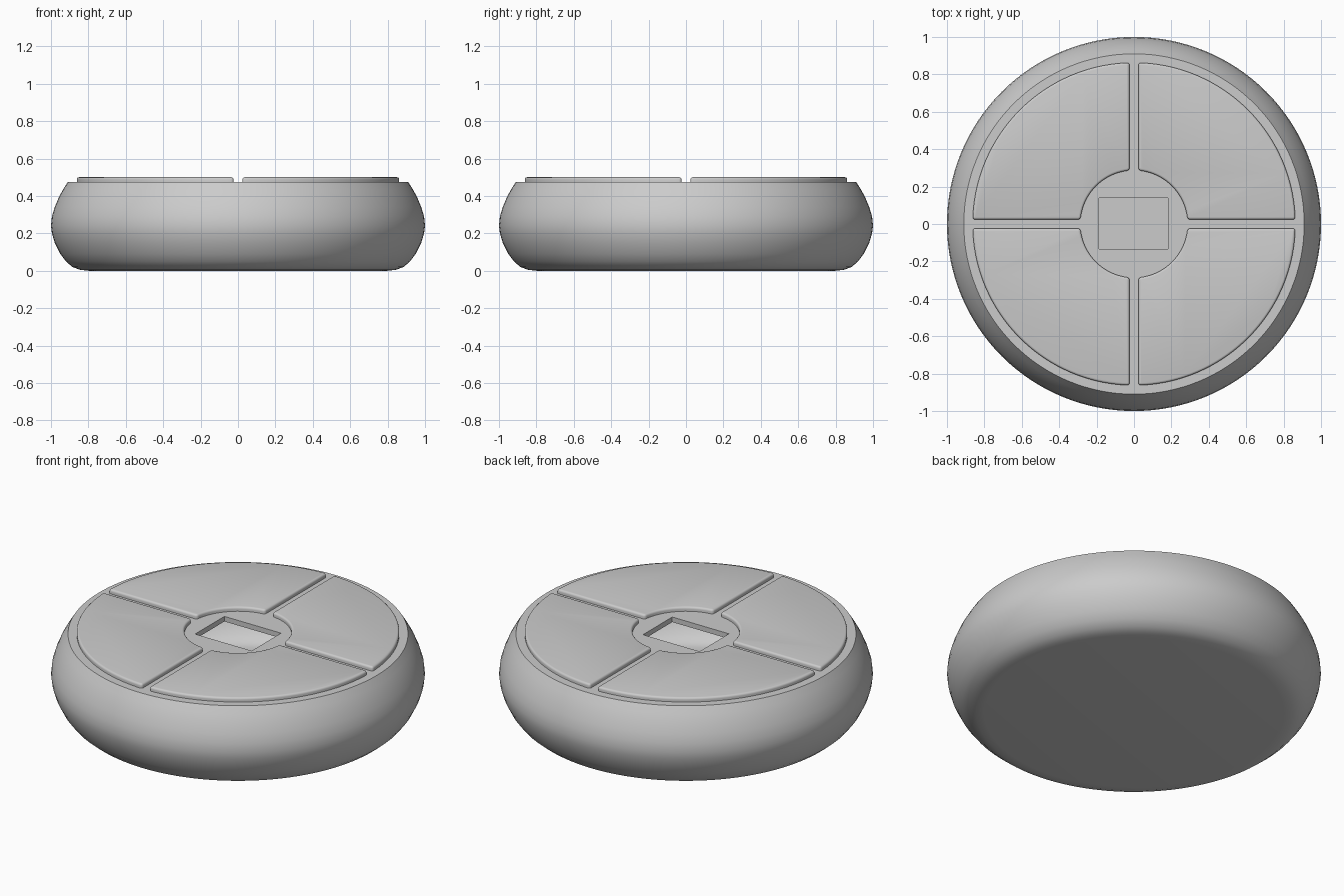
import bpy, bmesh, math
from mathutils import Matrix

cube = bpy.data.objects.get("Cube")
if cube:
    bpy.data.objects.remove(cube, do_unlink=True)

TOP, RIM, SEGMENTS = 0.475, 0.91, 128

# Single grey material
grey = bpy.data.materials.new("plain grey")
grey.use_nodes = True
grey.diffuse_color = (0.6, 0.6, 0.6, 1)
grey.node_tree.nodes["Principled BSDF"].inputs["Base Color"].default_value = grey.diffuse_color


def finish(bm, name, angle=35):
    mesh = bpy.data.meshes.new(name)
    bm.to_mesh(mesh)
    bm.free()
    obj = bpy.data.objects.new(name, mesh)
    bpy.context.collection.objects.link(obj)
    mesh.materials.append(grey)
    bpy.ops.object.select_all(action='DESELECT')
    obj.select_set(True)
    bpy.context.view_layer.objects.active = obj
    bpy.ops.object.shade_smooth_by_angle(angle=math.radians(angle))
    return obj


def arc(radius, start, end, steps):
    return [(radius * math.cos(start + (end - start) * i / steps),
             radius * math.sin(start + (end - start) * i / steps)) for i in range(steps + 1)]


# Hollow rounded body, spun from a thin-walled profile
outer = [(0, 0), (0.8, 0), (0.845, 0.005), (0.885, 0.02), (0.92, 0.05), (0.95, 0.09),
         (0.98, 0.15), (0.995, 0.2), (1, 0.24), (0.995, 0.29), (0.98, 0.34),
         (0.957, 0.395), (0.935, 0.435), (RIM, TOP)]
inner = [(r * 0.985, max(z, 0.01)) for r, z in reversed(outer)]
bm = bmesh.new()
verts = [bm.verts.new((r, 0, z)) for r, z in outer + inner]
edges = [bm.edges.new(pair) for pair in zip(verts, verts[1:])]
bmesh.ops.spin(bm, geom=verts + edges, cent=(0, 0, 0), axis=(0, 0, 1),
               angle=math.tau, steps=SEGMENTS)
bmesh.ops.remove_doubles(bm, verts=bm.verts, dist=0.0005)
bmesh.ops.recalc_face_normals(bm, faces=bm.faces)
finish(bm, "rounded_body")

# Flat lid with a rectangular opening and a short collar
bm = bmesh.new()


def loop(points):
    ring = [bm.verts.new((x, y, TOP)) for x, y in points]
    return [bm.edges.new((a, b)) for a, b in zip(ring, ring[1:] + ring[:1])]


rim_edges = loop(arc(RIM, 0, math.tau, SEGMENTS)[:-1])
opening = loop([(-0.187, -0.133), (0.183, -0.133), (0.183, 0.14), (-0.187, 0.14)])
bmesh.ops.triangle_fill(bm, edges=rim_edges + opening, use_beauty=True)
for face in bm.faces:
    face.normal_update()
    if face.normal.z < 0:
        face.normal_flip()
collar = bmesh.ops.extrude_edge_only(bm, edges=opening)["geom"]
bmesh.ops.translate(bm, vec=(0, 0, -0.03),
                    verts=[g for g in collar if isinstance(g, bmesh.types.BMVert)])
for face in bm.faces:
    face.normal_update()
    if abs(face.normal.z) < 0.5 and face.normal.dot(face.calc_center_median().xy.to_3d()) > 0:
        face.normal_flip()
finish(bm, "lid")


# Four raised quarter pads with rounded corners and softened top edges
def quarter_pad(name, turn):
    gap, far, near = 0.024, 0.863, 0.287
    a, b = math.asin(gap / far), math.asin(gap / near)
    outline = arc(far, a, math.pi / 2 - a, 36) + arc(near, math.pi / 2 - b, b, 18)
    corners = [outline[i] for i in (0, 36, 37, -1)]
    bm = bmesh.new()
    base = bm.faces.new([bm.verts.new((x, y, TOP - 0.005)) for x, y in outline])
    top = bmesh.ops.extrude_face_region(bm, geom=[base])["geom"]
    bmesh.ops.translate(bm, vec=(0, 0, 0.03),
                        verts=[g for g in top if isinstance(g, bmesh.types.BMVert)])
    upright = [e for e in bm.edges
               if abs(e.verts[0].co.z - e.verts[1].co.z) > 0.01
               and any((e.verts[0].co.xy - e.verts[1].co.xy).length < 0.001
                       and math.dist(e.verts[0].co.xy, c) < 0.001 for c in corners)]
    bmesh.ops.bevel(bm, geom=upright, offset=0.014, segments=4, profile=0.5, affect='EDGES')
    upper = [e for e in bm.edges if all(v.co.z > TOP + 0.01 for v in e.verts)]
    bmesh.ops.bevel(bm, geom=upper, offset=0.012, segments=3, profile=0.5, affect='EDGES')
    bmesh.ops.recalc_face_normals(bm, faces=bm.faces)
    bmesh.ops.transform(bm, verts=bm.verts, matrix=Matrix.Rotation(turn, 4, 'Z'))
    finish(bm, name)


for i, name in enumerate(("back_left_pad", "back_right_pad", "front_right_pad", "front_left_pad")):
    quarter_pad(name, i * math.pi / 2)
